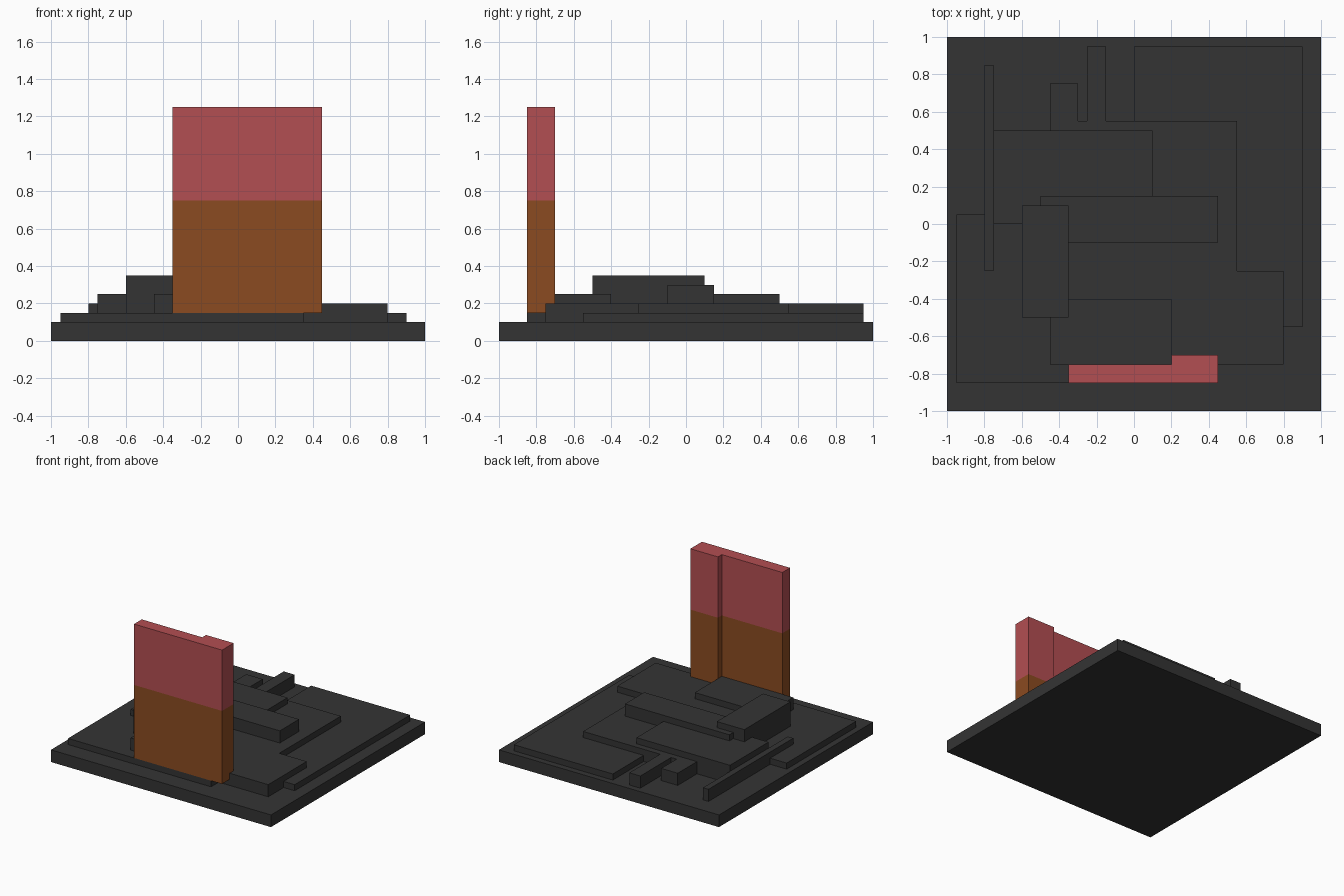
import bpy
import bmesh

cube = bpy.data.objects.get("Cube")
if cube:
    bpy.data.objects.remove(cube, do_unlink=True)


def make_material(name, rgb):
    mat = bpy.data.materials.new(name)
    mat.use_nodes = True
    colour = (*rgb, 1.0)
    mat.diffuse_color = colour
    mat.node_tree.nodes["Principled BSDF"].inputs["Base Color"].default_value = colour
    return mat


charcoal = make_material("charcoal", (0.034, 0.034, 0.034))
brown = make_material("brown", (0.258, 0.070, 0.015))
red = make_material("red", (0.45, 0.077, 0.085))


def prism(name, outline, z0, z1, mat):
    """Extrude a flat outline from z0 up to z1."""
    bm = bmesh.new()
    base = bm.faces.new([bm.verts.new((x, y, z0)) for x, y in outline])
    result = bmesh.ops.extrude_face_region(bm, geom=[base], use_keep_orig=True)
    top = [v for v in result["geom"] if isinstance(v, bmesh.types.BMVert)]
    bmesh.ops.translate(bm, verts=top, vec=(0, 0, z1 - z0))
    bmesh.ops.recalc_face_normals(bm, faces=bm.faces)
    mesh = bpy.data.meshes.new(name)
    bm.to_mesh(mesh)
    bm.free()
    mesh.materials.append(mat)
    obj = bpy.data.objects.new(name, mesh)
    bpy.context.collection.objects.link(obj)
    return obj


def slab(name, x0, x1, y0, y1, top, bottom=0.1):
    outline = [(x0, y0), (x1, y0), (x1, y1), (x0, y1)]
    return prism(name, outline, bottom, top, charcoal)


# Square ground board
slab("base_board", -1, 1, -1, 1, 0.1, bottom=0)

# Lowest plates
slab("low_plate_left", -0.95, 0.35, -0.85, 0.05, 0.15)
slab("low_plate_right", 0, 0.9, -0.55, 0.95, 0.15)

# Middle plates, strips and block
slab("middle_plate_front", -0.45, 0.8, -0.75, -0.25, 0.2)
slab("middle_plate_back", -0.45, 0.55, -0.25, 0.55, 0.2)
slab("left_strip", -0.8, -0.75, -0.25, 0.85, 0.2)
slab("back_strip", -0.25, -0.15, 0.55, 0.95, 0.2)
slab("back_block", -0.45, -0.3, 0.55, 0.75, 0.2)

# Upper plates and raised blocks
slab("upper_plate_back", -0.75, 0.1, 0, 0.5, 0.25)
slab("upper_plate_front", -0.45, 0.2, -0.75, -0.4, 0.25)
slab("long_block", -0.5, 0.45, -0.1, 0.15, 0.3)
slab("tall_block", -0.6, -0.35, -0.5, 0.1, 0.35)

# Two-coloured upright wall, thicker at its left end
wall_outline = [(-0.35, -0.85), (0.45, -0.85), (0.45, -0.7),
                (0.2, -0.7), (0.2, -0.75), (-0.35, -0.75)]
prism("wall_lower", wall_outline, 0.15, 0.75, brown)
prism("wall_upper", wall_outline, 0.75, 1.25, red)
